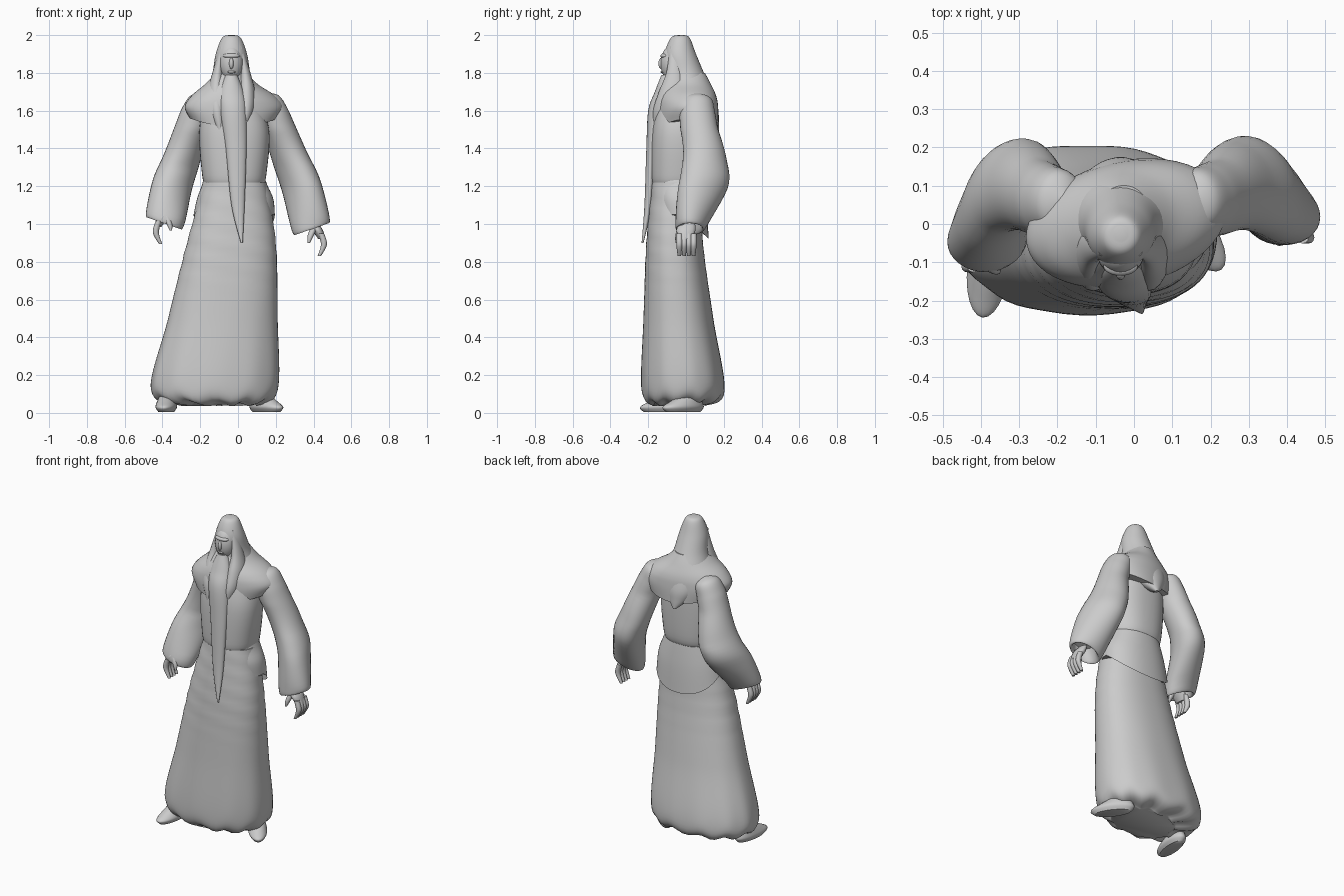
import bpy, bmesh
from math import sin, cos, pi, radians, copysign
from mathutils import Matrix, Vector

if "Cube" in bpy.data.objects:
    bpy.data.objects.remove(bpy.data.objects["Cube"], do_unlink=True)

colour = (.6, .6, .6, 1)
grey = bpy.data.materials.new("plain light grey")
grey.use_nodes = True
grey.diffuse_color = colour
grey.node_tree.nodes["Principled BSDF"].inputs["Base Color"].default_value = colour

# The head sits slightly to the right of the origin
middle = -.035


def finish(name, bm):
    """Turn a bmesh into a smooth shaded object."""
    bmesh.ops.recalc_face_normals(bm, faces=bm.faces)
    mesh = bpy.data.meshes.new(name)
    bm.to_mesh(mesh)
    bm.free()
    mesh.materials.append(grey)
    obj = bpy.data.objects.new(name, mesh)
    bpy.context.collection.objects.link(obj)
    bpy.ops.object.select_all(action="DESELECT")
    obj.select_set(True)
    bpy.context.view_layer.objects.active = obj
    bpy.ops.object.shade_smooth_by_angle(angle=radians(50))


def spline(before, start, end, after, t):
    """Smooth interpolation from start to end."""
    cubic = after - before + 3 * (start - end)
    square = 2 * before - 5 * start + 4 * end - after
    return start + t * (end - before + t * (square + t * cubic)) / 2


def keep(point, angle):
    """The shape rule of a part that needs no change."""
    return point


def loft(name, rings, depth=1, slope=0, roundness=1, sides=32, steps=6, shape=keep):
    """Skin level rings given as centre, half width and optional half depth."""
    full = [ring if len(ring) == 5 else (*ring, ring[-1] * depth) for ring in rings]
    padded = [full[0], *full, full[-1]]
    dense = []
    for i in range(len(full) - 1):
        for step in range(steps):
            dense.append([spline(*track, step / steps) for track in zip(*padded[i:i + 4])])
    dense.append(full[-1])

    bm = bmesh.new()
    loops = []
    for x, y, z, width, thick in dense:
        loop = []
        for j in range(sides):
            angle = 2 * pi * j / sides
            across = width * copysign(abs(cos(angle)) ** roundness, cos(angle))
            along = thick * copysign(abs(sin(angle)) ** roundness, sin(angle))
            point = Vector((x + across, y + along, z + slope * across))
            loop.append(bm.verts.new(shape(point, angle)))
        loops.append(loop)
    for low, high in zip(loops, loops[1:]):
        for j in range(sides):
            bm.faces.new((low[j - 1], low[j], high[j], high[j - 1]))
    bm.faces.new(loops[0])
    bm.faces.new(loops[-1])
    finish(name, bm)


def ellipsoid(name, centre, radii):
    bm = bmesh.new()
    place = Matrix.Translation(centre) @ Matrix.Diagonal(radii).to_4x4()
    bmesh.ops.create_uvsphere(bm, u_segments=24, v_segments=16, radius=1, matrix=place)
    finish(name, bm)


def fade(value, start, end):
    """Rise from nothing at start to one at end."""
    return max(0, min(1, (value - start) / (end - start)))


# Long skirt: pleats and a scalloped hem low down, creases below the waist
def skirt_folds(point, angle):
    crease = fade(point.z, .6, .8) * sin(60 * point.z + 2 * cos(angle) + angle)
    pleat = fade(point.z, .6, .2) * sin(11 * angle)
    hem = fade(point.z, .2, .1) * sin(11 * angle)
    grow = 1 + (crease + pleat) / 150
    return Vector((point.x * grow, point.y * grow, point.z + hem / 100))


loft("skirt", [
    (-.1, -.04, .045, .2, .14),
    (-.125, -.015, .12, .335, .22),
    (-.08, -.04, .5, .29, .185),
    (-.035, -.06, .9, .235, .15),
    (-.015, -.05, 1.22, .165, .13),
], roundness=.88, sides=66, steps=12, shape=skirt_folds)


# Coat tail standing clear of the skirt behind, its hem lowest at the back
def tail_hem(point, angle):
    lift = .1 - .13 * max(0, sin(angle))
    point.z += lift * fade(point.z, 1.2, .95)
    return point


loft("coat_tail", [
    (-.02, -.02, .95, .215, .14),
    (-.015, -.03, 1.1, .2, .14),
    (-.02, -.04, 1.25, .16, .13),
], roundness=.9, sides=48, shape=tail_hem)

# Fitted bodice, bloused over the waist
loft("bodice", [
    (-.02, -.045, 1.2, .15, .125),
    (-.02, -.04, 1.26, .17, .145),
    (-.02, -.035, 1.5, .185, .145),
    (middle, -.02, 1.7, .13, .12),
], roundness=.85, sides=40)


# Shoulder cape, turned with the shoulders and dipping front and back
def cape_hem(point, angle):
    dip = .05 * sin(angle) ** 2
    point.z -= dip * fade(point.z, 1.65, 1.55)
    point.y += .14 * (point.x - middle)
    return point


loft("shoulder_cape", [
    (-.02, 0, 1.56, .235, .165),
    (-.02, 0, 1.62, .262, .165),
    (-.025, 0, 1.68, .22, .155),
    (middle, 0, 1.74, .14, .13),
    (middle, 0, 1.8, .08, .1),
], sides=48, shape=cape_hem)


# The bent elbows point back and inward
def left_sleeve(point, angle):
    bend = fade(point.z, 1, 1.2) * fade(point.z, 1.5, 1.3)
    point.y += .35 * bend * (.31 - point.x)
    return point


# The right arm is the left one mirrored, held a little higher and further forward
def right_sleeve(point, angle):
    point = left_sleeve(point, angle)
    drop = fade(point.z, 1.3, 1)
    out = .035 * fade(point.z, 1, 1.6)
    return Vector((-point.x - out, point.y - .07 * drop, point.z + .03 * drop))


def right_hand(point, angle):
    return Vector((.02 - point.x, point.y - .075, point.z + .065))


# Wide sleeves with hollow cuffs, and hands with curled fingers
for side, arm, hand in (("left", left_sleeve, keep), ("right", right_sleeve, right_hand)):
    loft(side + "_sleeve", [
        (.14, .06, 1.69, .01),
        (.155, .06, 1.66, .06),
        (.185, .06, 1.59, .075),
        (.22, .07, 1.5, .08),
        (.275, .09, 1.35, .09),
        (.335, .1, 1.2, .1),
        (.385, .03, 1, .1, .085),
        (.39, .02, .98, .08, .065),
        (.385, .02, 1.05, .05),
    ], depth=1.25, slope=.35, shape=arm)
    loft(side + "_palm", [
        (.4, .01, 1.01, .02),
        (.42, 0, .97, .028),
        (.445, 0, .92, .02),
    ], depth=1.8, sides=16, shape=hand)
    loft(side + "_thumb", [
        (.41, -.02, 1, .02),
        (.385, -.04, .94, .016),
        (.375, -.05, .9, .006),
    ], sides=12, shape=hand)
    for number in range(4):
        y = .025 * number - .035
        loft(f"{side}_finger_{number + 1}", [
            (.44, y, .95, .016),
            (.455, y, .89, .016),
            (.43, y, .83, .009),
        ], sides=12, shape=hand)

# Shoes with the toes turned out
for side, place, turn in (("left", (.15, -.015, 0), 37), ("right", (-.38, -.115, 0), -7)):
    pose = Matrix.Translation(place) @ Matrix.Rotation(radians(turn), 4, "Z")
    loft(side + "_shoe", [
        (0, 0, .005, .04, .11),
        (0, 0, .03, .055, .13),
        (0, .02, .06, .05, .1),
        (0, .05, .1, .035, .05),
    ], sides=24, shape=lambda point, angle: pose @ point)

# Long hair over the crown, tapering to a tail down the back
loft("hair", [
    (middle, -.025, 2, .015),
    (middle, -.03, 1.985, .05),
    (middle, -.03, 1.9, .083),
    (middle, -.005, 1.8, .1),
    (middle, .02, 1.7, .13, .12),
    (middle, .07, 1.6, .115, .1),
    (middle, .12, 1.53, .065, .055),
    (middle, .165, 1.48, .01),
], sides=36)

# Locks falling either side of the face
for side, sign in (("left", 1), ("right", -1)):
    loft(side + "_lock", [
        (.045, -.06, 1.94, .015),
        (.073, -.06, 1.8, .028),
        (.08, -.07, 1.7, .046),
        (.075, -.1, 1.6, .046),
        (.06, -.14, 1.5, .02),
    ], depth=1.6, sides=20,
        shape=lambda point, angle: Vector((middle + sign * point.x, point.y, point.z)))

# Face
ellipsoid("face", (middle, -.075, 1.85), (.062, .06, .095))
ellipsoid("brow", (middle, -.11, 1.89), (.045, .025, .015))
ellipsoid("nose", (middle, -.13, 1.85), (.012, .016, .03))
ellipsoid("lips", (middle, -.12, 1.805), (.022, .014, .008))

# Long beard narrowing to a point
loft("beard", [
    (middle, -.1, 1.79, .03),
    (middle, -.12, 1.7, .065, .045),
    (-.025, -.15, 1.6, .07, .05),
    (-.01, -.18, 1.4, .055, .03),
    (0, -.2, 1.1, .035, .02),
    (.02, -.23, .9, .005),
], sides=24)
